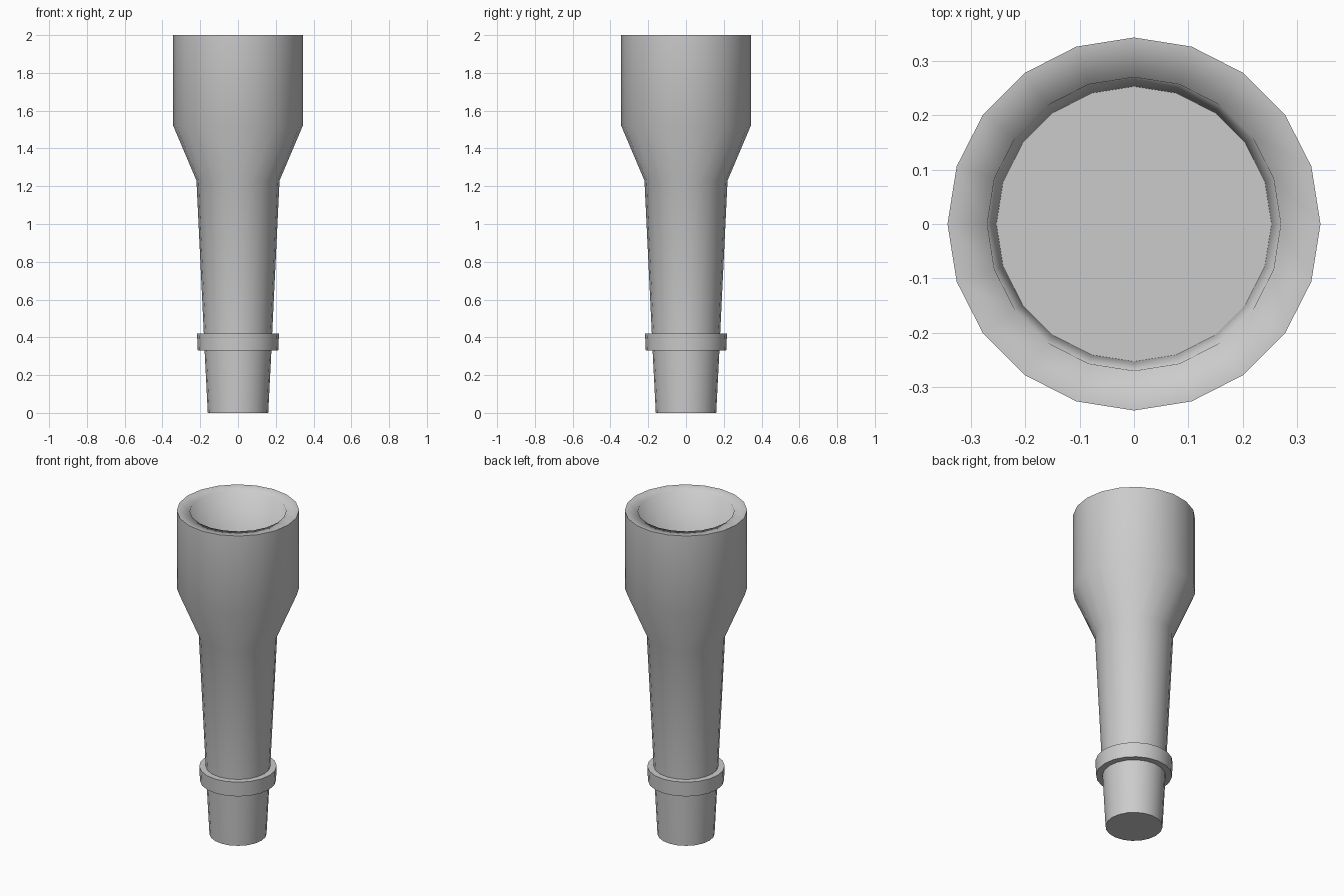
import bpy, bmesh, math

if "Cube" in bpy.data.objects:
    bpy.data.objects.remove(bpy.data.objects["Cube"])

SIDES = 20

def lathe(name, profile, sharp_rows):
    """Spin (radius, z) points around z, cap both ends, mark chosen rows sharp."""
    bm = bmesh.new()
    rings = []
    for r, z in profile:
        rings.append([bm.verts.new((r * math.cos(2 * math.pi * i / SIDES),
                                    r * math.sin(2 * math.pi * i / SIDES), z))
                      for i in range(SIDES)])
    for a, b in zip(rings, rings[1:]):
        for i in range(SIDES):
            j = (i + 1) % SIDES
            bm.faces.new((a[i], a[j], b[j], b[i]))
    bm.faces.new(rings[0][::-1])
    bm.faces.new(rings[-1])
    for f in bm.faces:
        f.smooth = True
    for row in sharp_rows:
        ring = rings[row]
        for i in range(SIDES):
            bm.edges.get((ring[i], ring[(i + 1) % SIDES])).smooth = False
    bmesh.ops.recalc_face_normals(bm, faces=bm.faces)
    mesh = bpy.data.meshes.new(name)
    bm.to_mesh(mesh)
    bm.free()
    obj = bpy.data.objects.new(name, mesh)
    bpy.context.collection.objects.link(obj)
    return obj

# Tapered handle with collar, flared head and hollow cup
profile = [
    (0.160, 0.00),                                                 # foot
    (0.177, 0.33), (0.213, 0.33), (0.217, 0.42), (0.181, 0.42),    # collar
    (0.220, 1.23), (0.343, 1.52), (0.343, 2.00),                   # flared head
    (0.270, 1.995), (0.253, 1.52),                                 # rim and cup
]
lathe("tapered_handle_with_cup", profile, [0, 1, 2, 3, 4, 7, 9])
